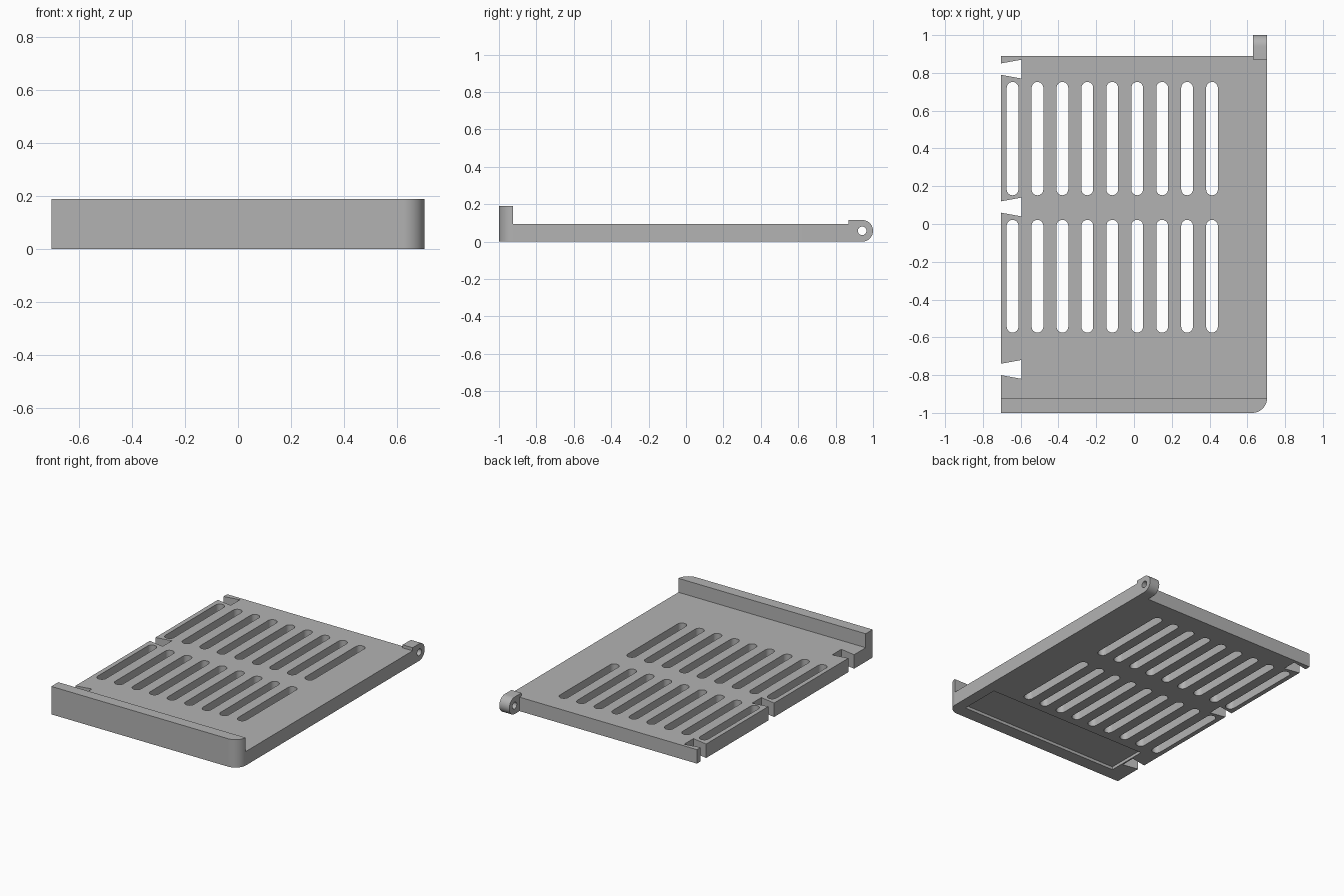
import bpy, bmesh, math
from mathutils import Vector, Matrix

cube = bpy.data.objects.get("Cube")
if cube:
    bpy.data.objects.remove(cube)

grey = bpy.data.materials.new("plastic_grey")
grey.use_nodes = True
grey.diffuse_color = (0.45, 0.45, 0.45, 1)
grey.node_tree.nodes["Principled BSDF"].inputs["Base Color"].default_value = grey.diffuse_color

W = 0.705        # half width
BACK = 0.89      # rear edge of the tray
THICK = 0.095    # plate thickness
LIP = 0.19       # lip height
LIP_Y = -0.925   # inner face of the lip


def arc(cx, cy, r, start, end, n=12):
    angles = [math.radians(start + (end - start) * i / n) for i in range(n + 1)]
    return [(cx + r * math.cos(a), cy + r * math.sin(a)) for a in angles]


def rect(x0, x1, y0, y1):
    return [(x0, y0), (x1, y0), (x1, y1), (x0, y1)]


def prisms(name, outlines, low, high, along_x=False):
    """Extrude counter-clockwise outlines along z, or (y, z) outlines along x."""
    bm = bmesh.new()
    for outline in outlines:
        base = bm.faces.new([bm.verts.new((u, v, low)) for u, v in outline])
        ext = bmesh.ops.extrude_face_region(bm, geom=[base])["geom"]
        top = [g for g in ext if isinstance(g, bmesh.types.BMVert)]
        bmesh.ops.translate(bm, verts=top, vec=Vector((0, 0, high - low)))
    if along_x:
        swap = Matrix(((0, 0, 1, 0), (1, 0, 0, 0), (0, 1, 0, 0), (0, 0, 0, 1)))
        bm.transform(swap)
    bmesh.ops.recalc_face_normals(bm, faces=bm.faces)
    mesh = bpy.data.meshes.new(name)
    bm.to_mesh(mesh)
    bm.free()
    mesh.materials.append(grey)
    obj = bpy.data.objects.new(name, mesh)
    bpy.context.collection.objects.link(obj)
    return obj


def combine(target, other, operation):
    """Apply a boolean and discard the helper."""
    mod = target.modifiers.new(operation, 'BOOLEAN')
    mod.operation = operation
    mod.solver = 'EXACT'
    mod.object = other
    bpy.context.view_layer.objects.active = target
    bpy.ops.object.modifier_apply(modifier=mod.name)
    bpy.data.objects.remove(other)


# Tray body: full-height block with one rounded corner, lowered behind the lip
outline = [(-W, -1)] + arc(W - 0.08, -0.92, 0.08, -90, 0, 16) + [(W, BACK), (-W, BACK)]
tray = prisms("vented_tray", [outline], 0, LIP)
combine(tray, prisms("lip_cutter", [rect(-1, 1, LIP_Y, 1.2)], THICK, 0.4), 'DIFFERENCE')

# Hinge lug at the rear corner, with its pin hole
R = 0.058
lug = [(0.87, 0), (1 - R, 0)] + arc(1 - R, R, R, -90, 90, 20)[1:] + [(0.87, 2 * R)]
combine(tray, prisms("hinge_lug", [lug], 0.63, W, True), 'UNION')
combine(tray, prisms("pin_cutter", [arc(1 - R, R, 0.023, 0, 345, 23)], 0.5, 0.8, True), 'DIFFERENCE')

# Two rows of round-ended ventilation slots
r = 0.031
slots = []
for y0, y1 in ((0.152, 0.752), (-0.575, 0.022)):
    for i in range(9):
        x = -0.643 + 0.132 * i
        slots.append(arc(x, y1 - r, r, 0, 180) + arc(x, y0 + r, r, 180, 360))
combine(tray, prisms("slot_cutter", slots, -0.1, 0.3), 'DIFFERENCE')

# Dovetail notches along the straight side edge
notches = []
for y in (0.82, 0.09, -0.77):
    notches.append([(-0.76, y - 0.02), (-0.595, y - 0.05), (-0.595, y + 0.05), (-0.76, y + 0.02)])
combine(tray, prisms("notch_cutter", notches, -0.1, 0.3), 'DIFFERENCE')

# Shallow recess underneath, near the front
combine(tray, prisms("recess_cutter", [rect(-0.585, 0.63, -0.91, -0.63)], -0.1, 0.02), 'DIFFERENCE')

bpy.ops.object.select_all(action='DESELECT')
tray.select_set(True)
bpy.context.view_layer.objects.active = tray
bpy.ops.object.shade_smooth_by_angle(angle=math.radians(30))
